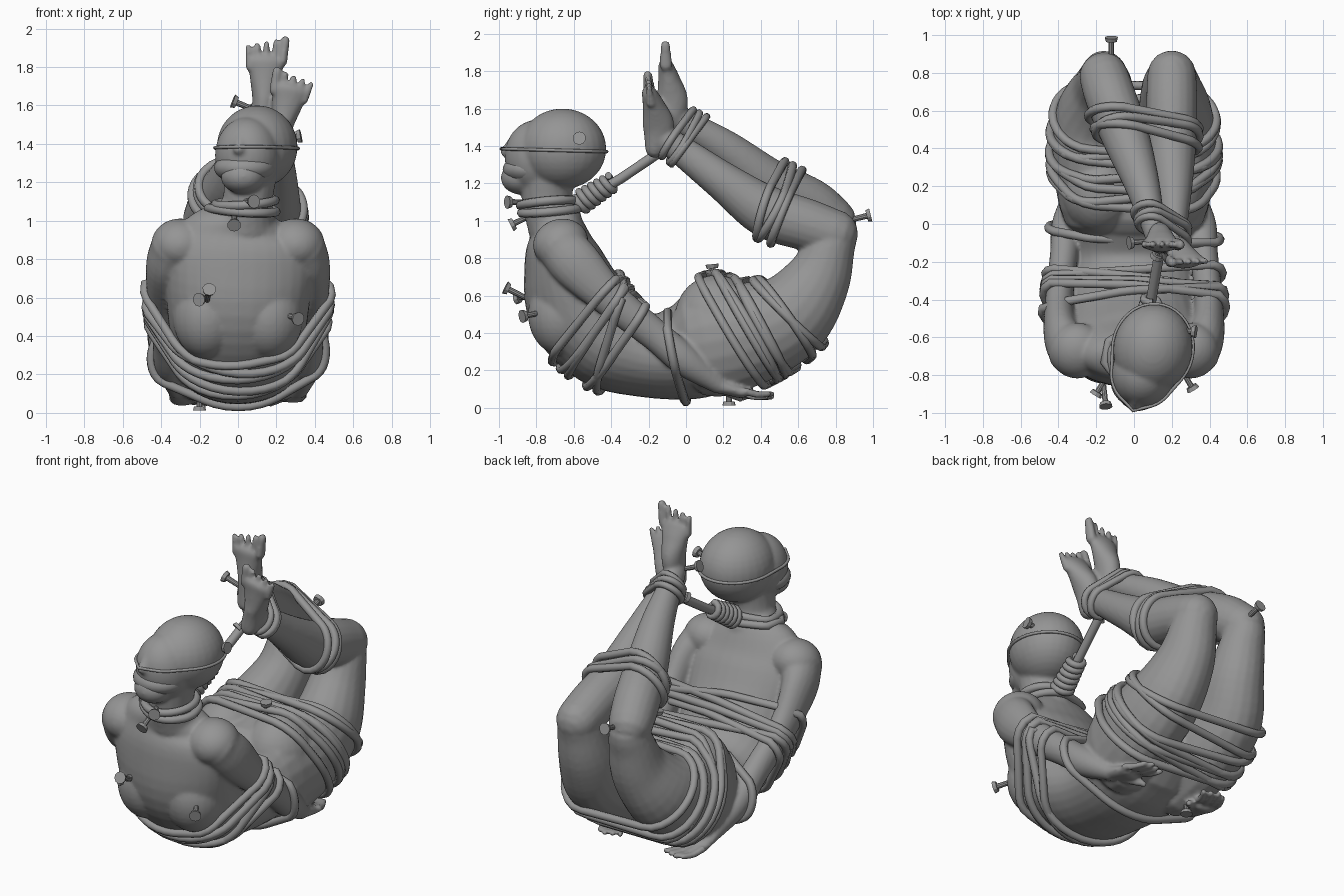
import bpy, bmesh, math
from mathutils import Vector, Matrix
from mathutils.bvhtree import BVHTree

if "Cube" in bpy.data.objects:
    bpy.data.objects.remove(bpy.data.objects["Cube"])

V = Vector
body_bm = bmesh.new()
grey = bpy.data.materials.new("dark_grey")
grey.diffuse_color = (.3, .3, .3, 1)
grey.use_nodes = True
grey.node_tree.nodes["Principled BSDF"].inputs["Base Color"].default_value = grey.diffuse_color


def add(name, data):
    """Link a mesh, bmesh or curve as a grey object."""
    if isinstance(data, bmesh.types.BMesh):
        bm, data = data, bpy.data.meshes.new(name)
        bm.to_mesh(data)
        bm.free()
    data.materials.append(grey)
    ob = bpy.data.objects.new(name, data)
    bpy.context.collection.objects.link(ob)
    return ob


def spline(pts, steps=5):
    """Catmull-Rom through points of any dimension."""
    p = [V(q) for q in pts]
    p = [p[0] * 2 - p[1]] + p + [p[-1] * 2 - p[-2]]
    out = []
    for i in range(1, len(p) - 2):
        a, b, c, d = p[i - 1:i + 3]
        for k in range(steps):
            t = k / steps
            out.append(0.5 * (2 * b + (c - a) * t + (2 * a - 5 * b + 4 * c - d) * t * t
                              + (3 * b - a - 3 * c + d) * t ** 3))
    return out + [p[-2]]


def limb(pts, n=20):
    """Loft of elliptical sections, points are (x, y, z, width, depth), rounded ends."""
    pos = spline([q[:3] for q in pts])
    rad = spline([q[3:] for q in pts])
    tan = [(pos[min(i + 1, len(pos) - 1)] - pos[max(i - 1, 0)]).normalized() for i in range(len(pos))]
    rings = list(zip(pos, rad, tan))
    for end, s in ((0, -1), (-1, 1)):
        p, r, t = pos[end], rad[end], tan[end]
        for k in (1, 2, 3):
            a = k * math.pi / 7
            ring = (p + t * s * min(r) * math.sin(a), r * math.cos(a), t)
            rings.insert(0, ring) if s < 0 else rings.append(ring)
    loops = []
    for p, r, t in rings:
        a = (V((1, 0, 0)) - t * t.x).normalized()
        b = t.cross(a)
        loops.append([body_bm.verts.new(p + a * r.x * math.cos(w) + b * r.y * math.sin(w))
                      for w in (2 * math.pi * k / n for k in range(n))])
    for l, m in zip(loops, loops[1:]):
        for k in range(n):
            body_bm.faces.new((l[k], l[(k + 1) % n], m[(k + 1) % n], m[k]))
    body_bm.faces.new(loops[0][::-1])
    body_bm.faces.new(loops[-1])


def ball(c, s, rot=0, tilt=0, bm=body_bm):
    m = (Matrix.Translation(c) @ Matrix.Rotation(rot, 4, 'Z') @ Matrix.Rotation(tilt, 4, 'X')
         @ Matrix.Diagonal((*s, 1)))
    bmesh.ops.create_uvsphere(bm, u_segments=28, v_segments=18, radius=1, matrix=m)


# torso, bent backwards from neck to hips
limb([(.04, -.73, 1.04, .15, .13), (.02, -.69, .95, .31, .15), (.01, -.66, .80, .385, .21),
      (0, -.58, .55, .37, .275), (0, -.42, .36, .345, .26), (0, -.2, .28, .32, .225),
      (0, 0, .30, .35, .26), (0, .14, .36, .38, .29)], 32)
for s in (-1, 1):
    ball((.16 * s, -.66, .50), (.18, .185, .22))
    ball((.18 * s, .16, .48), (.2, .22, .23))
    ball((.30 * s, -.67, .88), (.15, .15, .13), 0, .3)
# neck and head
limb([(.04, -.70, .98, .16, .15), (.05, -.74, 1.1, .13, .135), (.07, -.74, 1.28, .14, .15)])
ball((.10, -.66, 1.385), (.21, .235, .215), -.15)
ball((.05, -.79, 1.34), (.17, .18, .2), -.15, .1)
ball((.025, -.88, 1.23), (.115, .11, .09), -.15)
limb([(.01, -.93, 1.43, .02, .02), (.005, -.965, 1.37, .032, .028)], 12)
gag = bmesh.new()
ball((.035, -.83, 1.275), (.16, .15, .085), -.15, 0, gag)
add("mouth_gag", gag).data.shade_smooth()

for s in (-1, 1):
    # arm
    limb([(.33 * s, -.67, .86, .13, .13), (.385 * s, -.58, .76, .095, .135), (.395 * s, -.4, .58, .075, .10),
          (.37 * s, -.16, .385, .075, .085), (.355 * s, .0, .25, .08, .085),
          (.32 * s, .17, .125, .05, .05)])
    # hand and fingers, laid under the thighs
    dz = 0 if s > 0 else -.015
    limb([(.32 * s, .17, .12, .05, .04), (.275 * s, .29, .085 + dz, .08, .034)], 14)
    for k in range(4):
        x = .34 - .043 * k
        e = .015 * abs(k - 1)
        limb([(x * s, .32, .088 + dz, .02, .021), ((x - .02) * s, .39 - e / 2, .072 + dz, .018, .02),
              ((x - .05) * s, .46 - e, .075 + dz, .016, .018)], 10)
    limb([(.25 * s, .21, .09, .026, .026), (.17 * s, .29, .05, .02, .02)], 10)

# legs: side, knee x, lower-leg path, heel, big toe tip, toe slope
legs = [(-1, -.16, [(-.16, .78, 1.0, .13, .13), (-.12, .66, 1.09, .135, .14), (-.04, .45, 1.2, .125, .13),
                    (.04, .22, 1.38, .095, .1), (.10, 0, 1.52, .065, .075), (.12, -.07, 1.57, .06, .07)],
         V((.13, -.10, 1.50)), V((.15, -.11, 1.94)), .02),
        (1, .20, [(.20, .79, .93, .13, .13), (.2, .64, .98, .135, .14), (.2, .43, 1.05, .13, .14),
                  (.21, .2, 1.21, .10, .105), (.215, -.03, 1.38, .065, .08), (.22, -.1, 1.43, .06, .07)],
         V((.20, -.165, 1.39)), V((.30, -.205, 1.78)), .045)]
for s, kx, shin, heel, tip, slope in legs:
    limb([(.2 * s, .12, .35, .2, .3), (.22 * s, .35, .40, .215, .275), (.22 * s, .56, .50, .2, .235),
          (kx * .8 + .04 * s, .7, .68, .165, .18), (kx, .77, .86, .135, .135), (kx, .795, .94, .12, .125)])
    limb(shin)
    d = tip - heel
    limb([(*heel, .055, .055), (*(heel + d * .3 + V((0, .03, 0))), .062, .085),
          (*(heel + d * .58 + V((0, .015, 0))), .083, .06), (*(heel + d * .74), .098, .042)], 18)
    for k in range(5):
        x = (k - 2) * .044 * s
        a = heel + d * (.74 - slope * .8 * k) + V((x, 0, 0))
        b = heel + d * (1.0 - slope * k) + V((x * 1.1, .0, 0))
        r = .024 if k == 0 else .016
        limb([(*a, r, r * 1.5), (*b, r, r * 1.1)], 10)

# fuse all limbs into one smooth skin
bmesh.ops.recalc_face_normals(body_bm, faces=body_bm.faces)
body = add("body", body_bm)
rm = body.modifiers.new("fuse", 'REMESH')
rm.mode, rm.voxel_size, rm.use_smooth_shade = 'VOXEL', .0115, True
sm = body.modifiers.new("soften", 'SMOOTH')
sm.factor, sm.iterations = .5, 5
bpy.context.view_layer.update()
skin = BVHTree.FromObject(body, bpy.context.evaluated_depsgraph_get())


def rope(name, pts, r=.024, closed=False):
    cu = bpy.data.curves.new(name, 'CURVE')
    cu.dimensions, cu.bevel_depth, cu.bevel_resolution, cu.use_fill_caps = '3D', r, 2, True
    sp = cu.splines.new('POLY')
    sp.points.add(len(pts) - 1)
    for q, p in zip(sp.points, pts):
        q.co = (*p, 1)
    sp.use_cyclic_u = closed
    add(name, cu)


def hull(p):
    """Convex outline of 2D points."""
    def half(seq):
        h = []
        for q in seq:
            while len(h) > 1 and ((h[-1][0] - h[-2][0]) * (q[1] - h[-2][1])
                                  - (h[-1][1] - h[-2][1]) * (q[0] - h[-2][0])) <= 0:
                h.pop()
            h.append(q)
        return h[:-1]
    p = sorted(p)
    return half(p) + half(p[::-1])


def wrap(name, strands, x=0, wide=.62, r=.024):
    """Taut loops on the skin; each strand has a top (y, z), a low (y, z) and a tilt."""
    for top, low, tilt in strands:
        top, low = V((x, *top)), V((x, *low))
        c, v = (top + low) / 2, (top - low).normalized()
        u = (V((1, 0, 0)) + V((1, 0, 0)).cross(v) * tilt).normalized()
        reach, pts = (top - low).length * .62, []
        for k in range(48):
            a = k * math.pi / 24
            d = u * wide * math.cos(a) + v * reach * math.sin(a)
            hit = skin.ray_cast(c + d, -d.normalized(), d.length)[0]
            if hit:
                q = hit - c + d.normalized() * r * .6
                pts.append((q.dot(u), q.dot(v)))
        rope(name, [c + u * a + v * b for a, b in hull(pts)], r, True)


wrap("chest_rope", [((-.32, .68), (-.72, .24), .1), ((-.36, .70), (-.66, .22), -.12), ((-.29, .65), (-.61, .2), .05),
                    ((-.22, .60), (-.52, .13), -.08), ((-.27, .62), (-.46, .12), .12), ((-.08, .46), (.0, .03), .06)])
wrap("thigh_rope", [((.08, .71), (.42, .15), .08), ((.13, .73), (.46, .15), -.1), ((.17, .73), (.5, .17), .05),
                    ((.24, .71), (.52, .18), -.05), ((.29, .71), (.57, .21), .1), ((.35, .71), (.66, .27), -.08),
                    ((.34, .72), (.73, .34), .06)])
wrap("shin_rope", [((.52, 1.33), (.39, .88), .12), ((.58, 1.29), (.36, .89), -.1),
                   ((.61, 1.26), (.46, .88), .04)], .06, .5)
wrap("ankle_rope", [((.05, 1.62), (-.13, 1.33), .1), ((.09, 1.59), (-.10, 1.31), -.12),
                    ((.12, 1.57), (-.08, 1.3), .0)], .16, .3, .02)
wrap("neck_rope", [((-.57, 1.11), (-.9, 1.08), .08), ((-.56, 1.07), (-.9, 1.04), -.05)], .045, .2)
# blindfold edge across the eyes
wrap("blindfold_edge", [((-.43, 1.37), (-.99, 1.385), 0)], .06, .3, .009)

# leash from neck to ankles, with its coiled knot
n0, n1 = V((.06, -.58, 1.09)), V((.14, -.12, 1.38))
rope("leash_rope", [n0, n0.lerp(n1, .5) - V((0, 0, .01)), n1], .027)
ax = (n1 - n0).normalized()
s1 = ax.orthogonal().normalized()
s2 = ax.cross(s1)
rope("noose_coil", [n0 + ax * (.01 + .036 * k / 12) + (s1 * math.cos(k * math.pi / 6)
     + s2 * math.sin(k * math.pi / 6)) * (.055 - .0002 * k) for k in range(12 * 6)], .02)


def nail(head, aim, length=.12):
    """Nail with its head at one point, pointing along a direction."""
    d = V(aim).normalized()
    bm = bmesh.new()
    for r0, r1, a, b in ((.016, .014, 0, length), (.036, .03, -.008, .014)):
        m = Matrix.Translation(V(head) + d * (a + b) / 2) @ d.to_track_quat('Z', 'Y').to_matrix().to_4x4()
        bmesh.ops.create_cone(bm, cap_ends=True, segments=10, radius1=r0, radius2=r1, depth=b - a, matrix=m)
    add("nail", bm)


for h, a in [((.32, -.57, 1.44), (-1, .1, -.2)), ((-.02, -.1, 1.62), (1, .1, -.4)), ((.12, -.17, 1.36), (.3, .6, .5)),
             ((-.2, -.90, .59), (.6, 1, .1)), ((-.15, -.96, .64), (-.1, 1, -.5)), ((.31, -.87, .49), (-.6, 1, .2)),
             ((-.02, -.93, .98), (0, 1, .5)), ((.08, -.95, 1.1), (-.5, 1, 0)), ((-.12, .98, 1.03), (0, -1, -.25)),
             ((.1, .14, .76), (0, .1, -1)), ((-.2, .23, .02), (0, 0, 1))]:
    nail(h, a)
